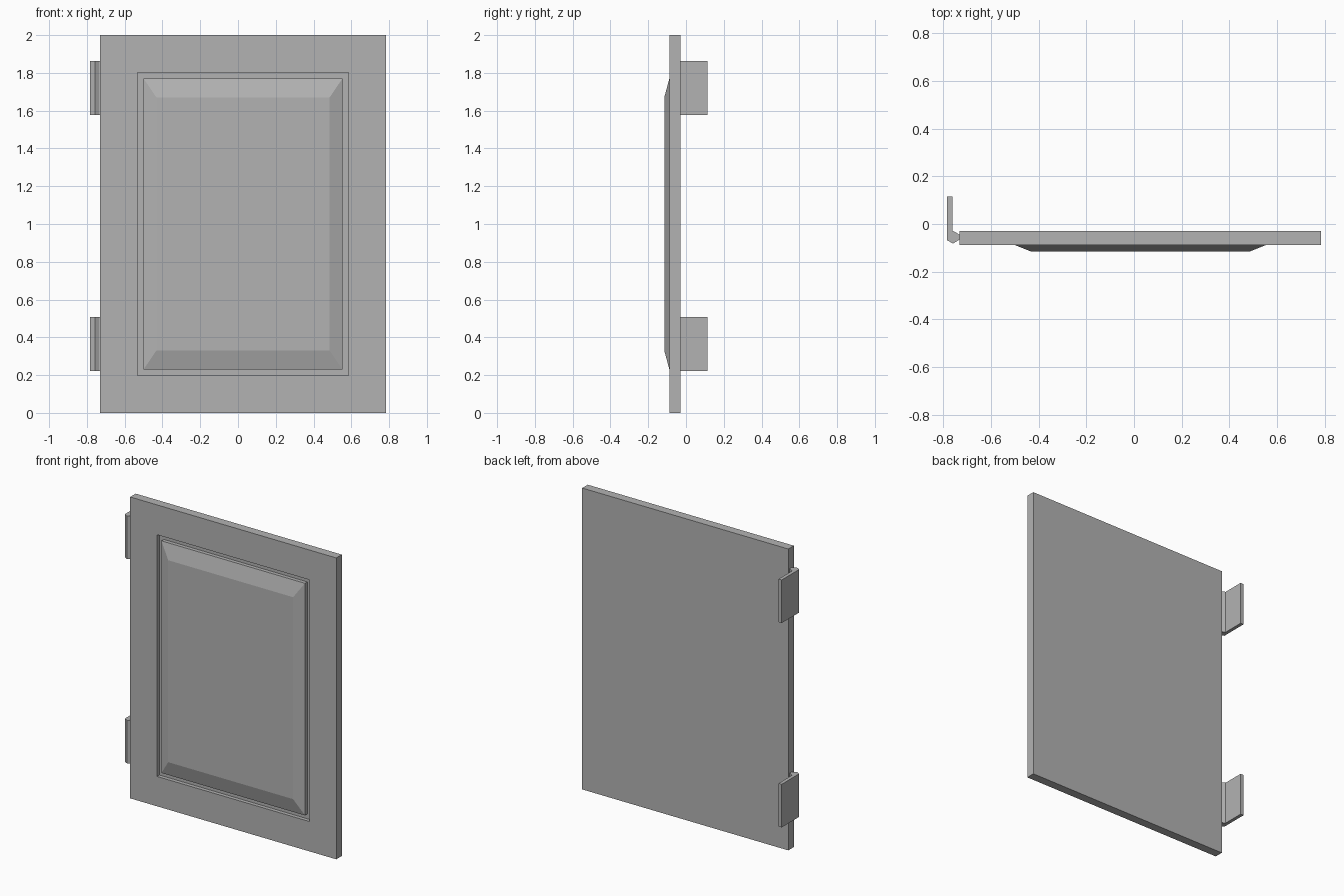
import bpy
import bmesh

cube = bpy.data.objects.get("Cube")
if cube:
    bpy.data.objects.remove(cube, do_unlink=True)

grey = bpy.data.materials.new("plain grey")
grey.use_nodes = True
colour = (0.45, 0.45, 0.45, 1)
grey.diffuse_color = colour
grey.node_tree.nodes["Principled BSDF"].inputs["Base Color"].default_value = colour


def finish(bm, name):
    bmesh.ops.recalc_face_normals(bm, faces=bm.faces[:])
    mesh = bpy.data.meshes.new(name)
    bm.to_mesh(mesh)
    bm.free()
    mesh.materials.append(grey)
    obj = bpy.data.objects.new(name, mesh)
    bpy.context.collection.objects.link(obj)
    return obj


def ring(bm, inset_x, inset_z, y):
    """Rectangular loop, inset from the edges of the door."""
    x0, x1 = LEFT + inset_x, RIGHT - inset_x
    z0, z1 = inset_z, HEIGHT - inset_z
    return [bm.verts.new((x, y, z)) for x, z in ((x0, z0), (x1, z0), (x1, z1), (x0, z1))]


# Door: nested loops from the back, over the frame, down the groove and up the raised panel
LEFT, RIGHT, HEIGHT = -0.73, 0.783, 2.0
BACK, FRONT, GROOVE, RAISED = -0.03, -0.088, -0.063, -0.115
steps = [(0, 0, BACK), (0, 0, FRONT),
         (0.198, 0.198, FRONT), (0.198, 0.198, GROOVE),
         (0.23, 0.23, GROOVE), (0.23, 0.23, FRONT),
         (0.298, 0.33, RAISED)]
bm = bmesh.new()
loops = [ring(bm, *step) for step in steps]
for a, b in zip(loops, loops[1:]):
    for i in range(4):
        j = (i + 1) % 4
        bm.faces.new((a[i], a[j], b[j], b[i]))
bm.faces.new(loops[0])
bm.faces.new(loops[-1])
finish(bm, "cabinet_door")


def prism(name, profile, z0, z1):
    """Extrude a plan profile upwards."""
    bm = bmesh.new()
    face = bm.faces.new([bm.verts.new((x, y, z0)) for x, y in profile])
    top = bmesh.ops.extrude_face_region(bm, geom=[face])["geom"]
    verts = [v for v in top if isinstance(v, bmesh.types.BMVert)]
    bmesh.ops.translate(bm, verts=verts, vec=(0, 0, z1 - z0))
    return finish(bm, name)


# Hinges: six-sided knuckle running into a leaf, plus a tab joining the door
hinge_plan = [(-0.783, 0.115), (-0.783, -0.068), (-0.758, -0.082), (-0.735, -0.068),
              (-0.735, -0.042), (-0.76, -0.028), (-0.76, 0.115)]
tab_plan = [(-0.735, -0.065), (-0.729, -0.065), (-0.729, -0.045), (-0.735, -0.045)]
for label, z in (("lower", 0.222), ("upper", 1.578)):
    prism(label + "_hinge", hinge_plan, z, z + 0.286)
    prism(label + "_hinge_tab", tab_plan, z, z + 0.286)
